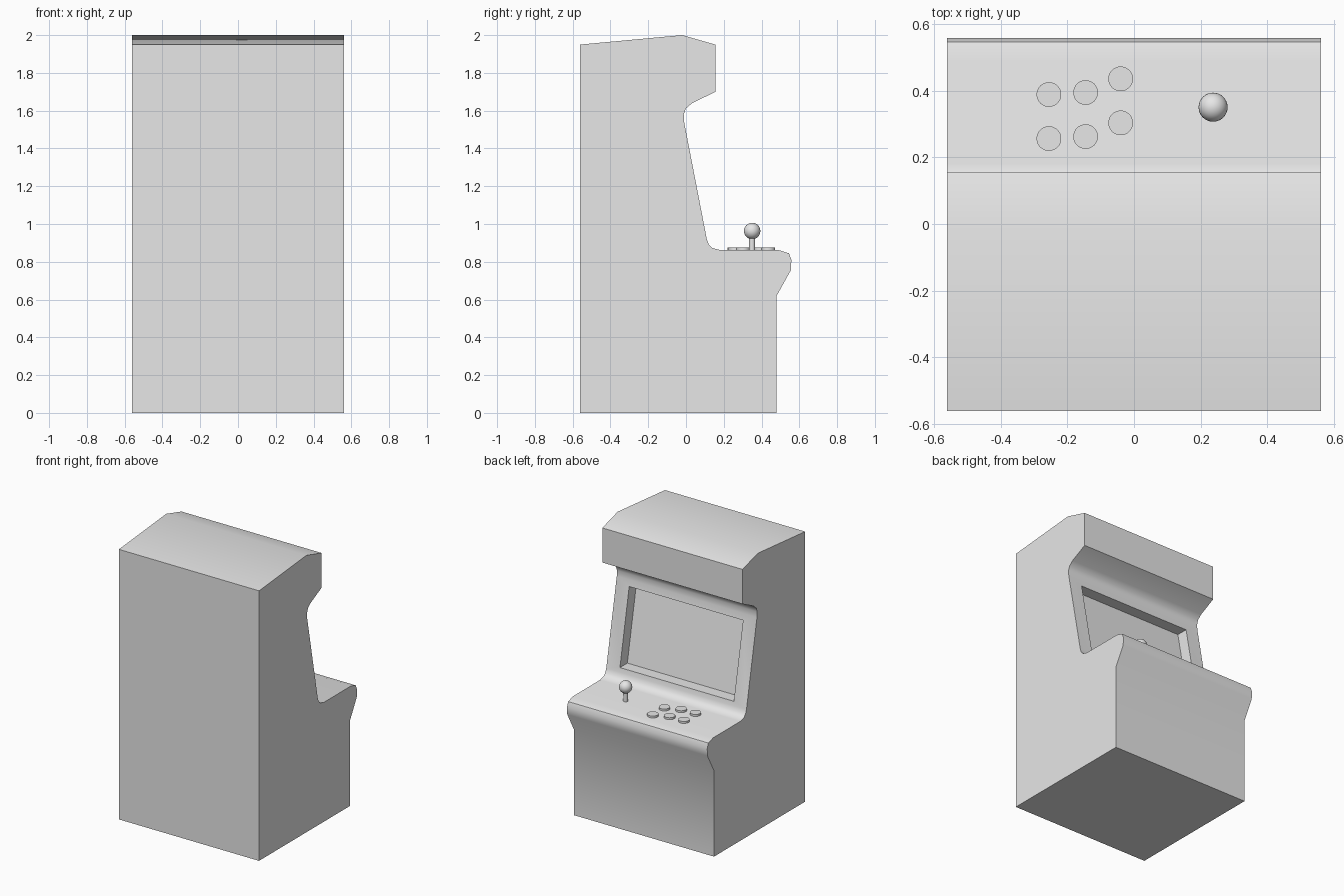
import bpy
import bmesh

cube = bpy.data.objects.get("Cube")
if cube:
    bpy.data.objects.remove(cube, do_unlink=True)

grey = bpy.data.materials.new("light_grey")
grey.use_nodes = True
grey.diffuse_color = (0.8, 0.8, 0.8, 1)
grey.node_tree.nodes["Principled BSDF"].inputs["Base Color"].default_value = grey.diffuse_color

HALF = 0.56
DECK = 0.862


def finish(name, bm, location=(0, 0, 0)):
    """Turn a bmesh into a named, smooth-shaded object."""
    bmesh.ops.recalc_face_normals(bm, faces=bm.faces)
    mesh = bpy.data.meshes.new(name)
    bm.to_mesh(mesh)
    bm.free()
    mesh.materials.append(grey)
    obj = bpy.data.objects.new(name, mesh)
    obj.location = location
    bpy.context.collection.objects.link(obj)
    bpy.ops.object.select_all(action="DESELECT")
    obj.select_set(True)
    bpy.context.view_layer.objects.active = obj
    bpy.ops.object.shade_smooth_by_angle(angle=0.55)
    return obj


def cylinder(name, radius, bottom, top, x, y, sides=32):
    bm = bmesh.new()
    bmesh.ops.create_cone(bm, cap_ends=True, segments=sides, radius1=radius,
                          radius2=radius, depth=top - bottom)
    return finish(name, bm, (x, y, (bottom + top) / 2))


# Cabinet: side outline (y, z) swept across the width
panel_low, panel_high = (0.11, 0.92), (-0.01, 1.54)
outline = [
    (-0.56, 0), (0.48, 0), (0.48, 0.62),
    (0.555, 0.755), (0.558, 0.81), (0.545, 0.845), (0.49, DECK),
    (0.18, DECK), (0.14, 0.873), (0.12, 0.893), panel_low,
    panel_high, (-0.012, 1.58), (-0.002, 1.61), (0.03, 1.638),
    (0.155, 1.70), (0.155, 1.95), (-0.02, 2), (-0.56, 1.95),
]
bm = bmesh.new()
sides = [[bm.verts.new((x, y, z)) for y, z in outline] for x in (-HALF, HALF)]
for side in sides:
    bm.faces.new(side)
panel = None
for i, point in enumerate(outline):
    j = (i + 1) % len(outline)
    face = bm.faces.new((sides[0][i], sides[0][j], sides[1][j], sides[1][i]))
    if point == panel_low:
        panel = face
bmesh.ops.recalc_face_normals(bm, faces=bm.faces)

# Screen opening: inset the sloping panel, then sink the screen straight back
bmesh.ops.inset_region(bm, faces=[panel], thickness=0.04)
slope = (panel_high[0] - panel_low[0]) / (panel_high[1] - panel_low[1])
for v in panel.verts:
    v.co.x = 0.455 if v.co.x > 0 else -0.455
    v.co.z = 1.495 if v.co.z > 1.2 else 0.95
    v.co.y = panel_low[0] + slope * (v.co.z - panel_low[1])
bmesh.ops.inset_region(bm, faces=[panel], thickness=0)
for v in panel.verts:
    v.co.y -= 0.085
finish("cabinet", bm)

# Joystick
STICK = (0.237, 0.35)
cylinder("joystick_shaft", 0.016, DECK - 0.01, 0.95, *STICK, sides=24)
bm = bmesh.new()
bmesh.ops.create_uvsphere(bm, u_segments=32, v_segments=16, radius=0.0435)
finish("joystick_ball", bm, (*STICK, 0.963))

# Two rows of three buttons
for row, shift in (("rear", 0), ("front", -0.132)):
    for n, (x, y) in enumerate([(-0.255, 0.388), (-0.145, 0.394), (-0.04, 0.435)]):
        cylinder(f"{row}_button_{n + 1}", 0.037, DECK - 0.01, 0.876, x, y + shift)
